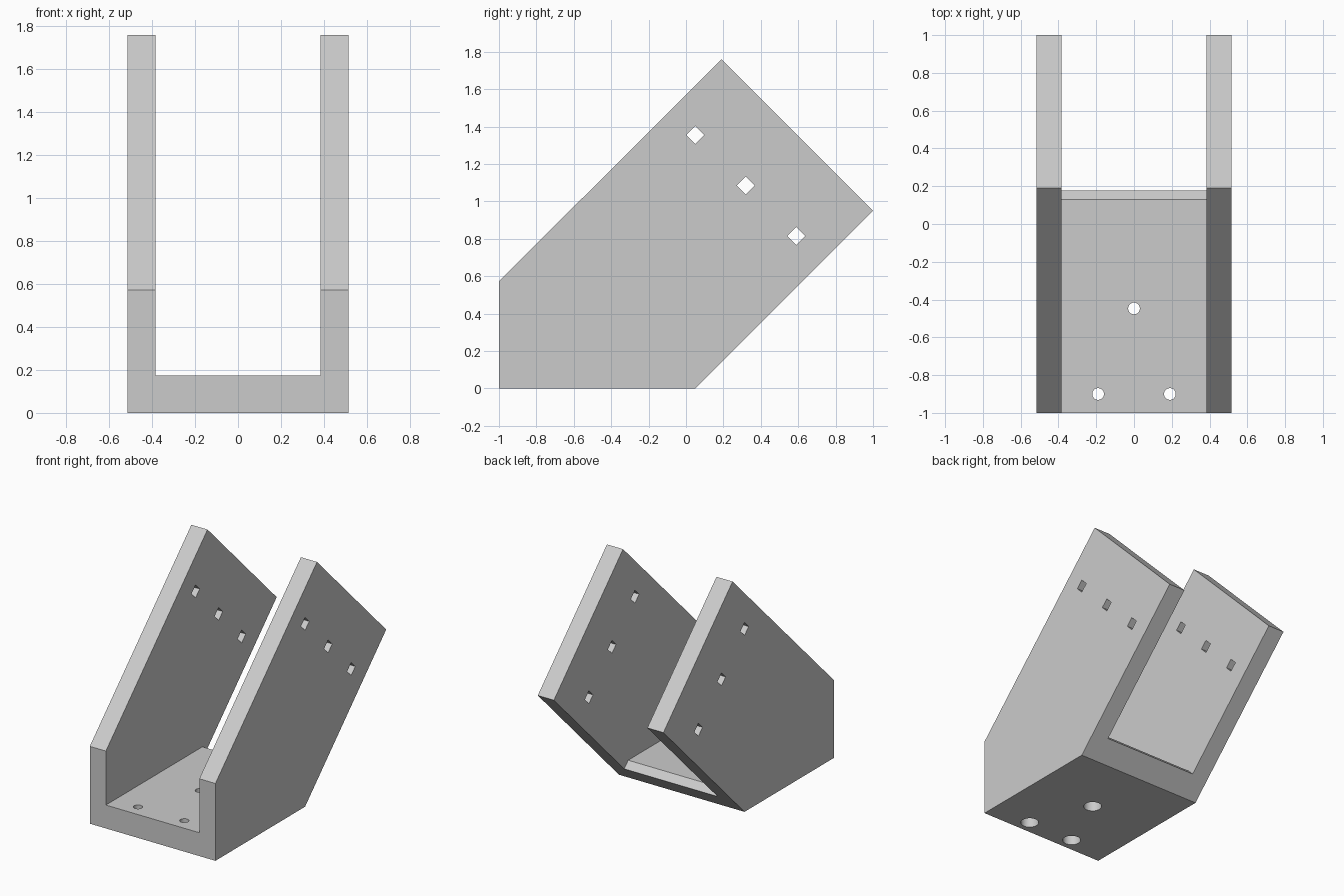
import bpy, bmesh
from mathutils import Matrix

cube = bpy.data.objects.get("Cube")
if cube:
    bpy.data.objects.remove(cube, do_unlink=True)

grey = bpy.data.materials.new("plain grey")
grey.use_nodes = True
colour = (0.6, 0.6, 0.6, 1)
grey.diffuse_color = colour
grey.node_tree.nodes["Principled BSDF"].inputs["Base Color"].default_value = colour


def prism(name, profile, half_width):
    """Extrude a (y, z) side profile along x, symmetric about the centre."""
    bm = bmesh.new()
    face = bm.faces.new([bm.verts.new((-half_width, y, z)) for y, z in profile])
    out = bmesh.ops.extrude_face_region(bm, geom=[face])
    verts = [v for v in out["geom"] if isinstance(v, bmesh.types.BMVert)]
    bmesh.ops.translate(bm, verts=verts, vec=(2 * half_width, 0, 0))
    bmesh.ops.recalc_face_normals(bm, faces=bm.faces)
    return finish(name, bm)


def cylinder(name, x, y, z0, z1, radius):
    bm = bmesh.new()
    bmesh.ops.create_cone(bm, cap_ends=True, segments=40, radius1=radius,
                          radius2=radius, depth=z1 - z0,
                          matrix=Matrix.Translation((x, y, (z0 + z1) / 2)))
    return finish(name, bm)


def finish(name, bm):
    mesh = bpy.data.meshes.new(name)
    bm.to_mesh(mesh)
    bm.free()
    mesh.materials.append(grey)
    obj = bpy.data.objects.new(name, mesh)
    bpy.context.collection.objects.link(obj)
    return obj


def cut(target, cutter):
    cutter.hide_render = True
    mod = target.modifiers.new("cut", "BOOLEAN")
    mod.operation = "DIFFERENCE"
    mod.solver = "EXACT"
    mod.object = cutter
    bpy.context.view_layer.objects.active = target
    bpy.ops.object.modifier_apply(modifier=mod.name)
    bpy.data.objects.remove(cutter, do_unlink=True)


# Slanted bracket body
bracket = prism("slanted_bracket", [(-1, 0), (0.05, 0), (1, 0.95),
                                    (0.19, 1.76), (-1, 0.573)], 0.515)

# Open channel between the side walls, bevelled at the back of the floor
cut(bracket, prism("channel_cutter", [(-1.3, 0.173), (0.13, 0.173), (0.603, -0.3),
                                      (2, -0.3), (2, 2), (-1.3, 2)], 0.383))

# Row of square pin holes through both walls
d = 0.048
for i in range(3):
    y, z = 0.05 + 0.27 * i, 1.355 - 0.27 * i
    cut(bracket, prism("pin_cutter", [(y - d, z), (y, z - d), (y + d, z), (y, z + d)], 0.8))

# Floor screw holes with wider recesses underneath
for x, y in [(0, -0.447), (-0.19, -0.9), (0.19, -0.9)]:
    cut(bracket, cylinder("screw_cutter", x, y, -0.2, 0.3, 0.031))
    cut(bracket, cylinder("recess_cutter", x, y, -0.2, 0.11, 0.062))

# Smooth hole walls, crisp edges elsewhere
bpy.ops.object.select_all(action="DESELECT")
bracket.select_set(True)
bpy.context.view_layer.objects.active = bracket
bpy.ops.object.shade_smooth_by_angle()
